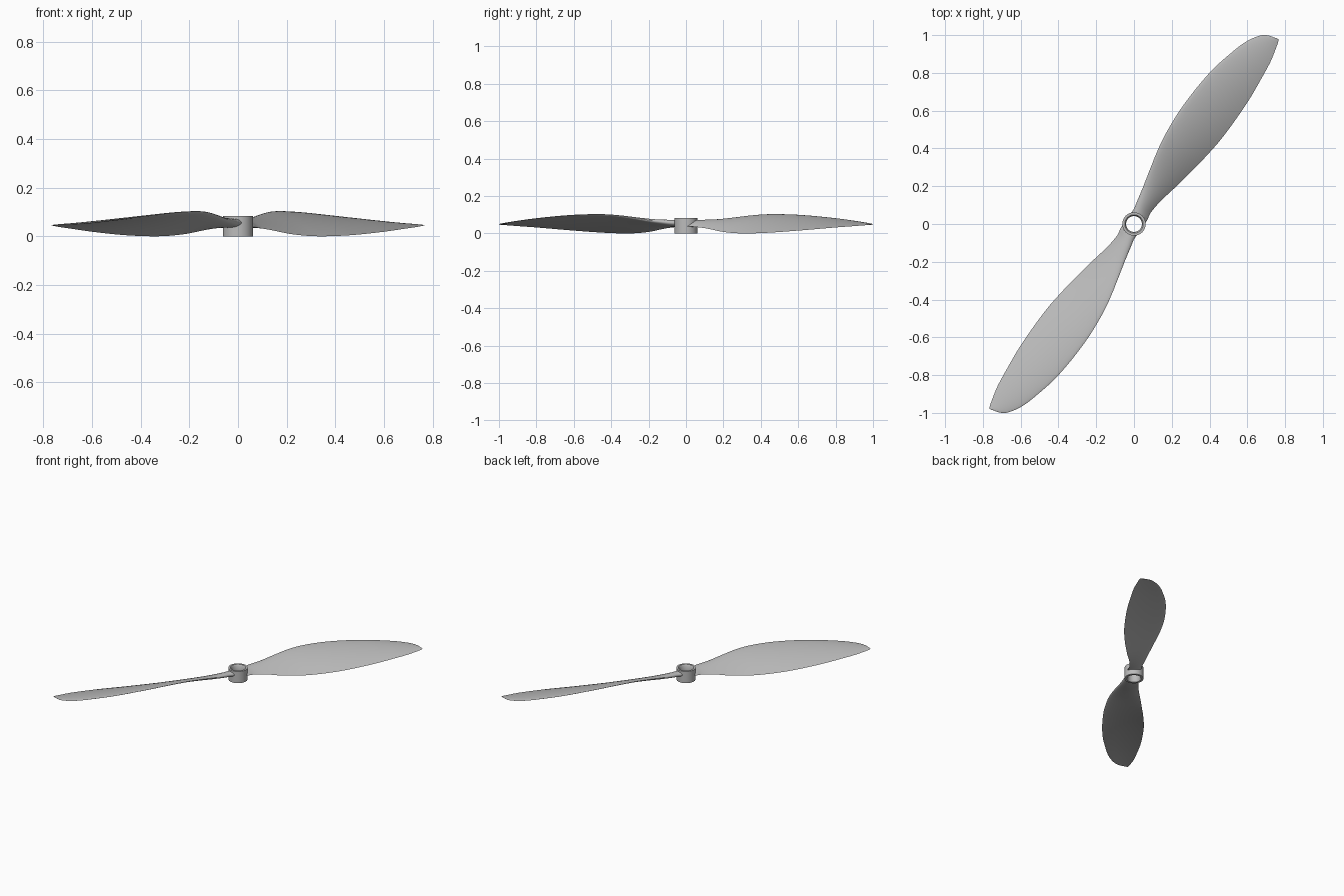
import bpy, bmesh, math
from mathutils import Vector

cube = bpy.data.objects.get("Cube")
if cube:
    bpy.data.objects.remove(cube, do_unlink=True)

grey = bpy.data.materials.new("plain grey")
grey.use_nodes = True
grey.diffuse_color = (0.5, 0.5, 0.5, 1)
grey.node_tree.nodes["Principled BSDF"].inputs["Base Color"].default_value = (0.5, 0.5, 0.5, 1)

SPAN = Vector((0.617, 0.787, 0))      # along the blade
CHORD = Vector((0.787, -0.617, 0))    # across the blade
UP = Vector((0, 0, 1))
HUB_FIT = 0.054                       # radius where blade roots end in the hub wall

# Blade stations: distance, leading and trailing offset, leading and trailing height, thickness
STATIONS = [
    (.055, -.047, .045, .058, .038, .035),
    (.10, -.060, .033, .063, .034, .032),
    (.18, -.082, .036, .071, .025, .027),
    (.28, -.112, .051, .086, .010, .022),
    (.38, -.141, .064, .098, .002, .019),
    (.48, -.163, .076, .102, .000, .018),
    (.65, -.182, .086, .097, .005, .016),
    (.88, -.179, .075, .080, .019, .013),
    (1.04, -.152, .053, .065, .031, .010),
    (1.13, -.127, .037, .056, .037, .008),
    (1.20, -.088, .016, .050, .042, .005),
    (1.225, -.055, .008, .048, .044, .004),
    (1.241, -.006, .000, .046, .045, .002),
]


def finish(name, bm):
    bmesh.ops.recalc_face_normals(bm, faces=bm.faces)
    mesh = bpy.data.meshes.new(name)
    bm.to_mesh(mesh)
    bm.free()
    mesh.materials.append(grey)
    obj = bpy.data.objects.new(name, mesh)
    bpy.context.collection.objects.link(obj)
    bpy.ops.object.select_all(action='DESELECT')
    obj.select_set(True)
    bpy.context.view_layer.objects.active = obj
    bpy.ops.object.shade_smooth_by_angle(angle=math.radians(40))
    return obj


def refine(rows, steps):
    """Smooth curve through the stations."""
    out = []
    for i in range(len(rows) - 1):
        a, b, c, d = (rows[min(max(k, 0), len(rows) - 1)] for k in range(i - 1, i + 3))
        for j in range(steps):
            t = j / steps
            row = []
            for k in range(len(b)):
                m = (c[k] - a[k]) / (c[0] - a[0]) * (c[0] - b[0])
                n = (d[k] - b[k]) / (d[0] - b[0]) * (c[0] - b[0])
                row.append((2*t**3 - 3*t**2 + 1) * b[k] + (t**3 - 2*t**2 + t) * m
                           + (3*t**2 - 2*t**3) * c[k] + (t**3 - t**2) * n)
            out.append(row)
    return out + [rows[-1]]


def section(row, root, count=14):
    """Closed cambered airfoil loop: over the top, then back underneath."""
    s, w0, w1, z0, z1, thick = row
    lead, chord = Vector((w0, z0)), Vector((w1 - w0, z1 - z0))
    normal = Vector((-chord.y, chord.x)).normalized()
    points = []
    for i in range(2 * count):
        side = 1 if i <= count else -1
        t = (1 - math.cos(math.pi * i / count)) / 2
        camber = 4 * t * (1 - t) * 0.03 * chord.length
        half = thick * 1.3 * math.sqrt(t) * (1 - t)
        p = lead + chord * t + normal * (camber + side * half)
        dist = math.sqrt(max(HUB_FIT**2 - p.x**2, 0)) if root else s
        points.append(SPAN * dist + CHORD * p.x + UP * p.y)
    return points


def blade(name, turn):
    bm = bmesh.new()
    rows = refine(STATIONS, 4)
    loops = [[bm.verts.new((p.x * turn, p.y * turn, p.z)) for p in section(r, i == 0)]
             for i, r in enumerate(rows)]
    for a, b in zip(loops, loops[1:]):
        for i in range(len(a)):
            j = (i + 1) % len(a)
            bm.faces.new((a[i], a[j], b[j], b[i]))
    bm.faces.new(loops[0])
    bm.faces.new(loops[-1])
    return finish(name, bm)


def ring(name, profile, sides=48):
    """Closed radius-height profile turned around the z axis."""
    bm = bmesh.new()
    loops = [[bm.verts.new((r * math.cos(a), r * math.sin(a), z)) for r, z in profile]
             for a in (math.tau * i / sides for i in range(sides))]
    for k, a in enumerate(loops):
        b = loops[(k + 1) % sides]
        for i in range(len(profile)):
            j = (i + 1) % len(profile)
            bm.faces.new((a[i], b[i], b[j], a[j]))
    return finish(name, bm)


# Two blades, half a turn apart
blade("right_blade", -1)
blade("left_blade", 1)

# Hub sleeve with a bevelled through bore
ring("hub", [(.062, 0), (.062, .083), (.049, .083), (.042, .073), (.042, .008), (.047, 0)])
